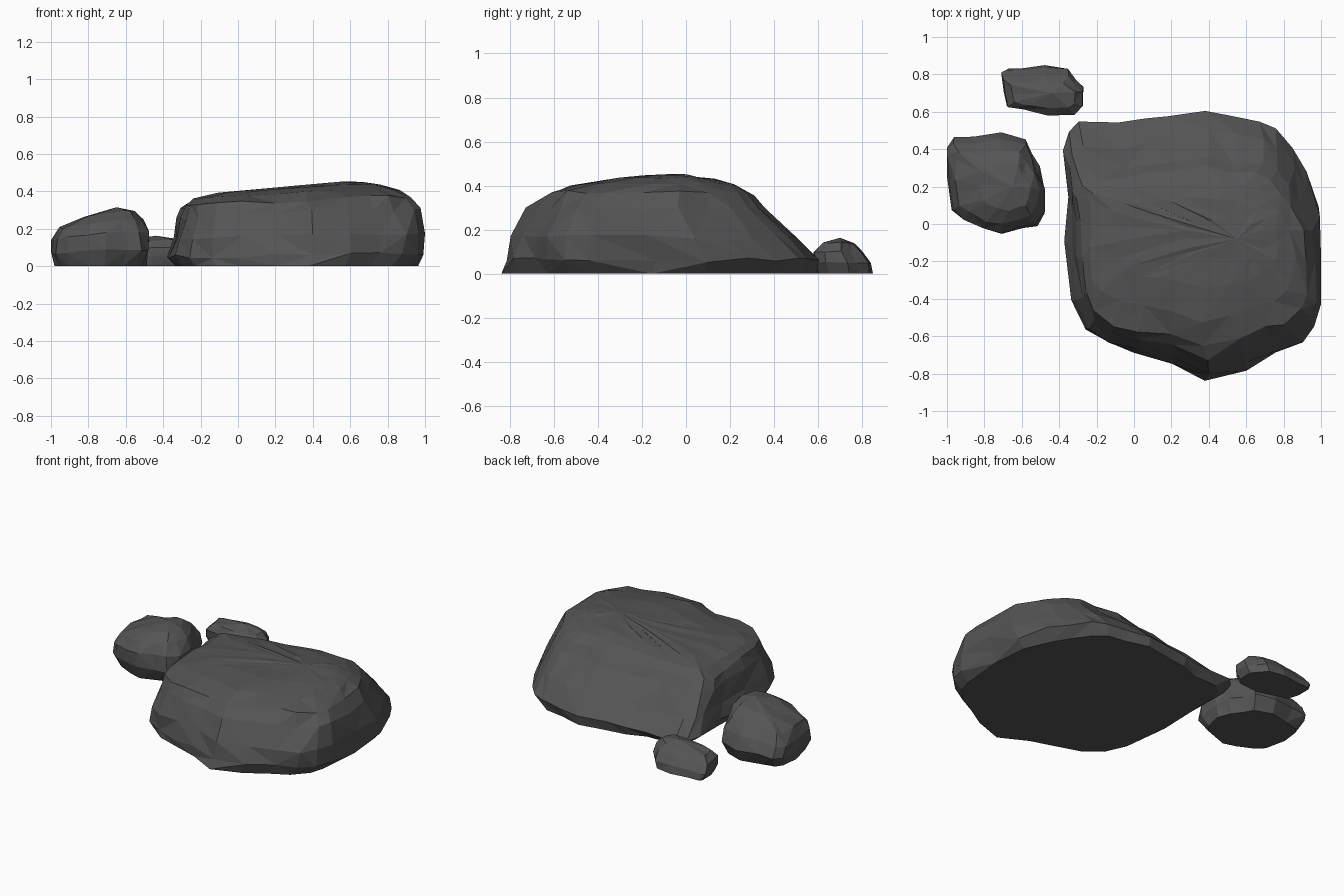
import bpy, bmesh, math, random
from mathutils import Vector, noise

if "Cube" in bpy.data.objects:
    bpy.data.objects.remove(bpy.data.objects["Cube"])


def rock(name, outline, levels, peak, tilt, jitter, base_pull, top_pull, seed):
    """Loft a plan outline through (z, xmin, xmax, ymin, ymax) levels, then chip it."""
    rng = random.Random(seed)
    xs, ys = [p[0] for p in outline], [p[1] for p in outline]
    x0, x1, y0, y1 = min(xs), max(xs), min(ys), max(ys)
    tilt_x, tilt_amount = tilt
    bm = bmesh.new()
    rings = []
    for i, (z, a, b, c, d) in enumerate(levels):
        ring = []
        pull = base_pull if i == 0 else top_pull * max(0, i - 2)
        for px, py in outline:
            u, v = (px - x0) / (x1 - x0), (py - y0) / (y1 - y0)
            # round the corners of the footprint and of the crown
            k = 1 - pull * abs(2 * u - 1) * abs(2 * v - 1)
            u, v = 0.5 + (u - 0.5) * k, 0.5 + (v - 0.5) * k
            x, y = a + u * (b - a), c + v * (d - c)
            zz = z * (1 - tilt_amount * max(0, tilt_x - x))
            if i > 0:
                n = noise.noise_vector(Vector((x, y, zz)) * 5 + Vector((seed, 0, 0)))
                x += rng.uniform(-jitter, jitter) + n.x * jitter
                y += rng.uniform(-jitter, jitter) + n.y * jitter
                zz += rng.uniform(-jitter, jitter) * (0.9 if z < 0.38 else 0.35)
            x, y = min(max(x, x0), x1), min(max(y, y0), y1)
            ring.append(bm.verts.new((x, y, max(zz, 0))))
        rings.append(ring)
    n = len(outline)
    for lo, hi in zip(rings, rings[1:]):
        for j in range(n):
            k = (j + 1) % n
            if rng.random() < 0.5:
                bm.faces.new((lo[j], lo[k], hi[k]))
                bm.faces.new((lo[j], hi[k], hi[j]))
            else:
                bm.faces.new((lo[j], lo[k], hi[j]))
                bm.faces.new((lo[k], hi[k], hi[j]))
    # crown and flat underside
    top = bm.verts.new(peak)
    for j in range(n):
        bm.faces.new((rings[-1][j], rings[-1][(j + 1) % n], top))
    bm.faces.new(rings[0])
    # merge near-flat facets into irregular chips
    bmesh.ops.dissolve_limit(bm, angle_limit=math.radians(4),
                             verts=bm.verts[:], edges=bm.edges[:])
    bmesh.ops.triangulate(bm, faces=bm.faces[:])
    bmesh.ops.recalc_face_normals(bm, faces=bm.faces[:])
    mesh = bpy.data.meshes.new(name)
    bm.to_mesh(mesh)
    bm.free()
    obj = bpy.data.objects.new(name, mesh)
    bpy.context.collection.objects.link(obj)
    mat = bpy.data.materials.get("stone") or bpy.data.materials.new("stone")
    mat.diffuse_color = (0.09, 0.09, 0.09, 1)
    mat.use_nodes = True
    mat.node_tree.nodes["Principled BSDF"].inputs["Base Color"].default_value = mat.diffuse_color
    mesh.materials.append(mat)


# Large flat boulder
rock("large_boulder",
     [(-.38, .40), (-.35, .49), (-.28, .54), (-.08, .53), (.05, .57), (.2, .58), (.39, .61),
      (.55, .58), (.69, .57), (.77, .51), (.85, .40), (.92, .28), (.99, .10), (1, -.15),
      (.995, -.45), (.97, -.55), (.88, -.65), (.75, -.71), (.6, -.79), (.39, -.845),
      (.2, -.75), (0, -.70), (-.15, -.66), (-.27, -.57), (-.33, -.42), (-.35, -.1), (-.36, .15)],
     [(0, -.36, .965, -.845, .60),
      (.06, -.38, .99, -.83, .605),
      (.17, -.355, 1.0, -.79, .49),
      (.30, -.33, .97, -.725, .355),
      (.37, -.315, .93, -.66, .31),
      (.41, -.27, .86, -.52, .24),
      (.435, -.12, .77, -.34, .15),
      (.447, .25, .68, -.2, .03)],
     (.55, -.08, .452), (.6, .15), .014, .08, .02, 3)

# Medium round rock
rock("medium_rock",
     [(-1, .4), (-.97, .46), (-.85, .47), (-.71, .49), (-.58, .46), (-.55, .39), (-.5, .3),
      (-.475, .2), (-.48, .06), (-.52, -.01), (-.6, -.03), (-.71, -.055), (-.8, -.03),
      (-.92, .02), (-.97, .08), (-.99, .25)],
     [(0, -.995, -.485, -.02, .455),
      (.09, -1, -.475, -.055, .49),
      (.18, -.99, -.48, -.045, .45),
      (.25, -.96, -.51, .0, .40),
      (.29, -.83, -.56, .07, .32)],
     (-.65, .2, .315), (-.65, .62), .009, .16, .04, 5)

# Small low rock
rock("small_rock",
     [(-.71, .82), (-.69, .84), (-.6, .84), (-.47, .855), (-.35, .84), (-.31, .79), (-.27, .74),
      (-.27, .64), (-.31, .59), (-.46, .58), (-.6, .62), (-.68, .64), (-.7, .72)],
     [(0, -.70, -.29, .59, .85),
      (.05, -.71, -.27, .58, .84),
      (.10, -.70, -.275, .58, .80),
      (.14, -.66, -.31, .615, .765)],
     (-.44, .70, .163), (-.45, .5), .004, .06, .04, 8)
